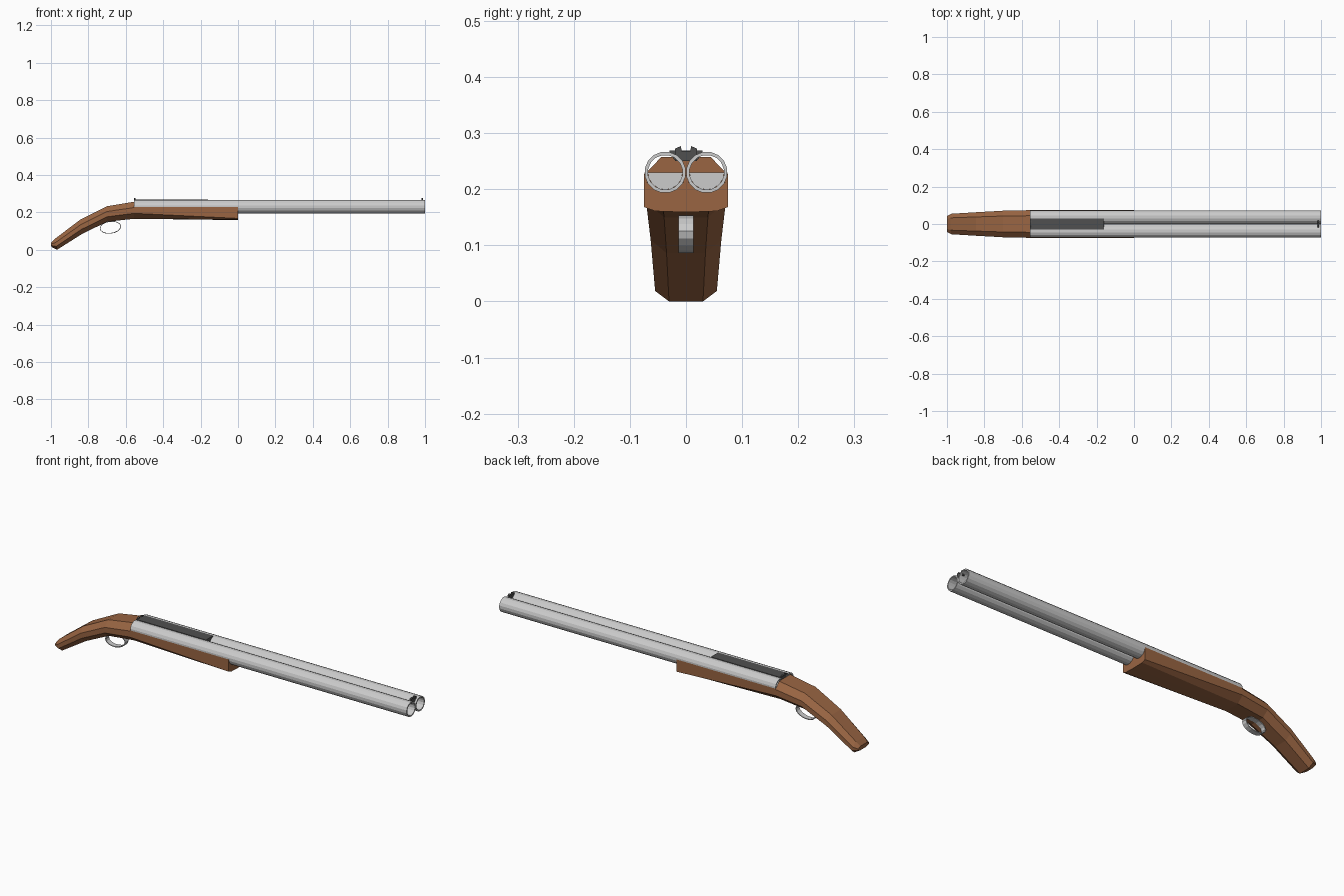
import bpy, bmesh
from math import sin, cos, pi

if "Cube" in bpy.data.objects:
    bpy.data.objects.remove(bpy.data.objects["Cube"])

REAR = -0.555          # breech end of the barrels
BY, BZ, R, RI = 0.037, 0.23, 0.037, 0.031


def material(name, col):
    m = bpy.data.materials.new(name)
    m.diffuse_color = (*col, 1)
    m.use_nodes = True
    m.node_tree.nodes["Principled BSDF"].inputs["Base Color"].default_value = m.diffuse_color
    return m


wood = material("wood", (0.32, 0.13, 0.055))
dark = material("dark_steel", (0.08, 0.08, 0.08))


def loft(name, rings, mat=None, closed=False):
    """Skin equal-length rings of points; cap the ends or close the loop."""
    bm = bmesh.new()
    vs = [[bm.verts.new(p) for p in r] for r in rings]
    n = len(vs[0])
    pairs = list(zip(vs, vs[1:])) + ([(vs[-1], vs[0])] if closed else [])
    for a, b in pairs:
        for i in range(n):
            j = (i + 1) % n
            bm.faces.new((a[i], a[j], b[j], b[i]))
    if not closed:
        bm.faces.new(vs[0])
        bm.faces.new(vs[-1])
    bmesh.ops.recalc_face_normals(bm, faces=bm.faces)
    me = bpy.data.meshes.new(name)
    bm.to_mesh(me)
    bm.free()
    ob = bpy.data.objects.new(name, me)
    bpy.context.collection.objects.link(ob)
    if mat:
        me.materials.append(mat)
    return ob


def prism(name, profile, x0, x1, mat=None):
    """Extrude a (y, z) outline along x."""
    return loft(name, [[(x, y, z) for y, z in profile] for x in (x0, x1)], mat)


def circle(x, y, r, n=16):
    return [(x, y + r * cos(2 * pi * (i + .5) / n), BZ + r * sin(2 * pi * (i + .5) / n))
            for i in range(n)]


# twin barrels: hollow tubes, with a half plate closing the lower breech
for s, side in ((1, "left"), (-1, "right")):
    y = s * BY
    loft("barrel_" + side, [circle(REAR, y, R), circle(1, y, R),
                            circle(1, y, RI), circle(REAR, y, RI)], closed=True)
    half = [(y + RI * cos(pi + pi * i / 8), BZ + RI * sin(pi + pi * i / 8)) for i in range(9)]
    prism("breech_plate_" + side, half, REAR + .002, REAR + .008)


# curved grip stock: top point, bottom point and half width per station
def section(xt, zt, xb, zb, w):
    half = [(.55, 0), (1, .32), (1, .66), (.6, 1)]
    pts = half + [(-a, t) for a, t in reversed(half)]
    return [(xb + (xt - xb) * t, a * w, zb + (zt - zb) * t) for a, t in pts]


stations = [(REAR, .257, REAR, .166, .074), (-.70, .233, -.70, .15, .071),
            (-.845, .16, -.832, .086, .063), (-.98, .058, -.968, 0, .055),
            (-1, .038, -.998, .016, .043)]
loft("grip_stock", [section(*s) for s in stations], wood)


# fore-end: cradles the barrels on top, shallow keel underneath
def fore_section(x, side_z, mid_y, mid_z, keel_z):
    half = [(.0745, BZ), (.0745, side_z), (mid_y, mid_z)]
    arc = [(BY - R * cos(pi * i / 6), BZ - .97 * R * sin(pi * i / 6)) for i in range(1, 6)]
    pts = half + [(0, keel_z)] + [(-y, z) for y, z in reversed(half)]
    pts += [(-y, z) for y, z in reversed(arc)] + [(0, BZ - .003)] + arc
    return [(x, y, z) for y, z in pts]


loft("fore_end", [fore_section(REAR, .195, .041, .166, .166),
                  fore_section(0, .168, .055, .161, .159)], wood)

# top rib and the two notched sights
prism("top_rib", [(-.018, .25), (.018, .25), (.029, .262), (.029, .269),
                  (-.029, .269), (-.029, .262)], REAR, -.16, dark)
notch = [(-.02, .25), (.02, .25), (.02, .272), (.009, .277), (.008, .268),
         (-.008, .268), (-.009, .277), (-.02, .272)]
prism("rear_sight", notch, REAR, REAR + .008, dark)
prism("front_sight", notch, .98, .99, dark)

# trigger guard: flat elliptical band
N = 16
rings = []
for i in range(N):
    a = 2 * pi * i / N
    rings.append([(-.682 + (.057 - d) * cos(a) , y,
                   .12 + (.034 - d) * sin(a) + .09 * .057 * cos(a))
                  for d, y in ((0, -.013), (0, .013), (.004, .013), (.004, -.013))])
loft("trigger_guard", rings, closed=True)
